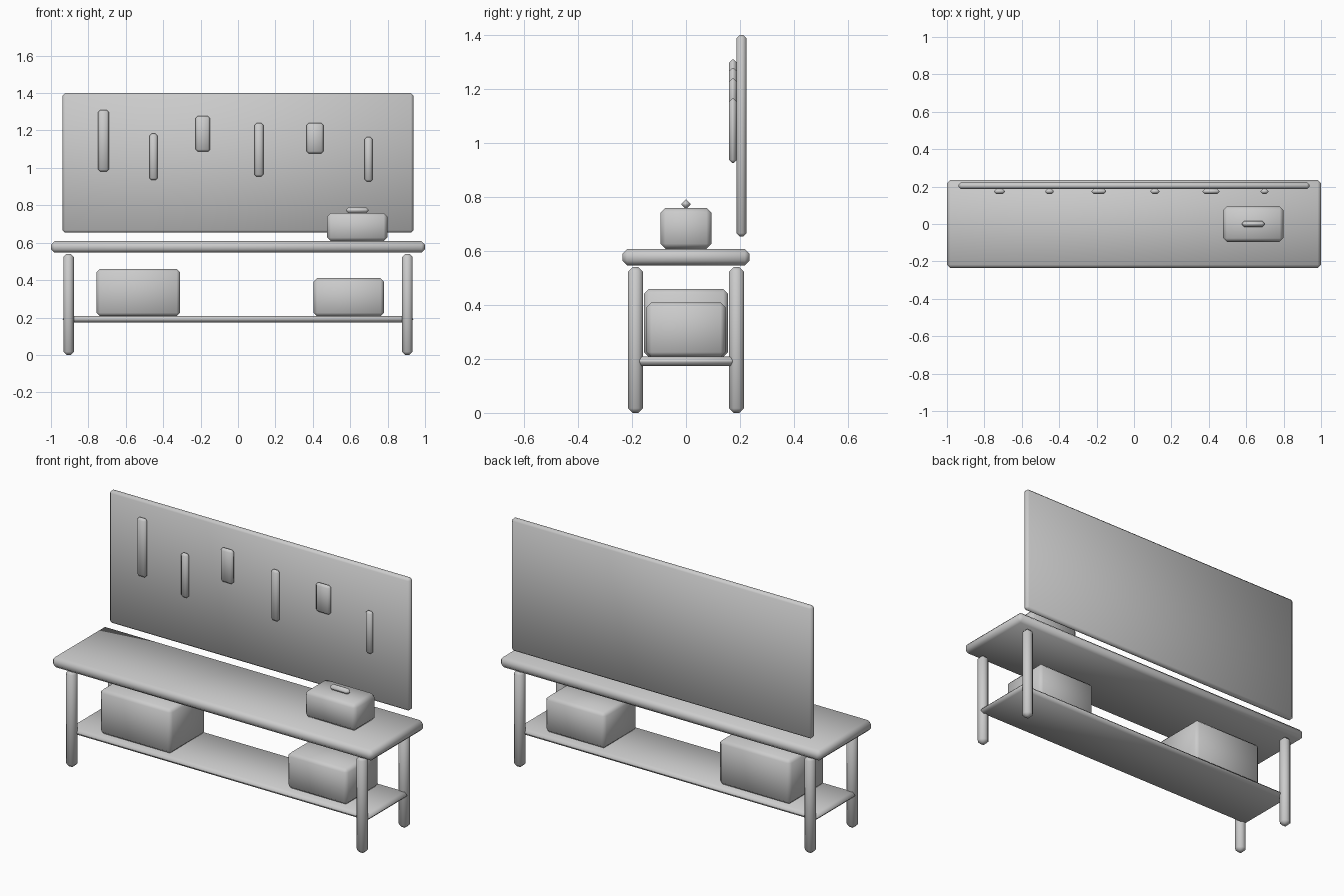
import bpy, bmesh

if "Cube" in bpy.data.objects:
    bpy.data.objects.remove(bpy.data.objects["Cube"])


def box(name, x, y, z, bevel):
    """Chamfered, smooth-shaded box from (min, max) ranges."""
    bm = bmesh.new()
    bmesh.ops.create_cube(bm, size=1)
    for v in bm.verts:
        for i, (lo, hi) in enumerate((x, y, z)):
            v.co[i] = lo if v.co[i] < 0 else hi
    bmesh.ops.bevel(bm, geom=bm.edges[:], offset=bevel, segments=1,
                    affect='EDGES', clamp_overlap=True)
    for f in bm.faces:
        f.smooth = True
    me = bpy.data.meshes.new(name)
    bm.to_mesh(me)
    bm.free()
    ob = bpy.data.objects.new(name, me)
    bpy.context.collection.objects.link(ob)
    return ob


# Bench top and lower shelf
box("bench_top", (-1, 1), (-0.236, 0.236), (0.547, 0.608), 0.018)
box("lower_shelf", (-0.937, 0.937), (-0.182, 0.182), (0.173, 0.209), 0.016)

# Four legs
for sx, side in ((-1, "left"), (1, "right")):
    for sy, end in ((-1, "front"), (1, "back")):
        cx, cy, r = 0.906 * sx, 0.187 * sy, 0.028
        box(f"{end}_{side}_leg", (cx - r, cx + r), (cy - r, cy + r), (0, 0.54), 0.017)

# Storage boxes on the shelf
box("large_storage_box", (-0.757, -0.31), (-0.156, 0.156), (0.207, 0.46), 0.018)
box("small_storage_box", (0.405, 0.78), (-0.146, 0.146), (0.207, 0.41), 0.018)

# Toolbox with handle
box("toolbox", (0.477, 0.798), (-0.095, 0.095), (0.608, 0.76), 0.019)
box("toolbox_handle", (0.577, 0.698), (-0.016, 0.016), (0.757, 0.79), 0.0135)

# Tool board and hanging tools: centre x, width, bottom, top
box("tool_board", (-0.937, 0.937), (0.187, 0.224), (0.654, 1.4), 0.012)
tools = [(-0.719, 0.057, 0.98, 1.31), (-0.452, 0.045, 0.934, 1.183),
         (-0.188, 0.077, 1.087, 1.278), (0.112, 0.048, 0.953, 1.24),
         (0.412, 0.09, 1.077, 1.24), (0.698, 0.042, 0.926, 1.165)]
for i, (cx, w, lo, hi) in enumerate(tools, 1):
    box(f"hanging_tool_{i}", (cx - w / 2, cx + w / 2), (0.16, 0.188), (lo, hi), 0.0115)
